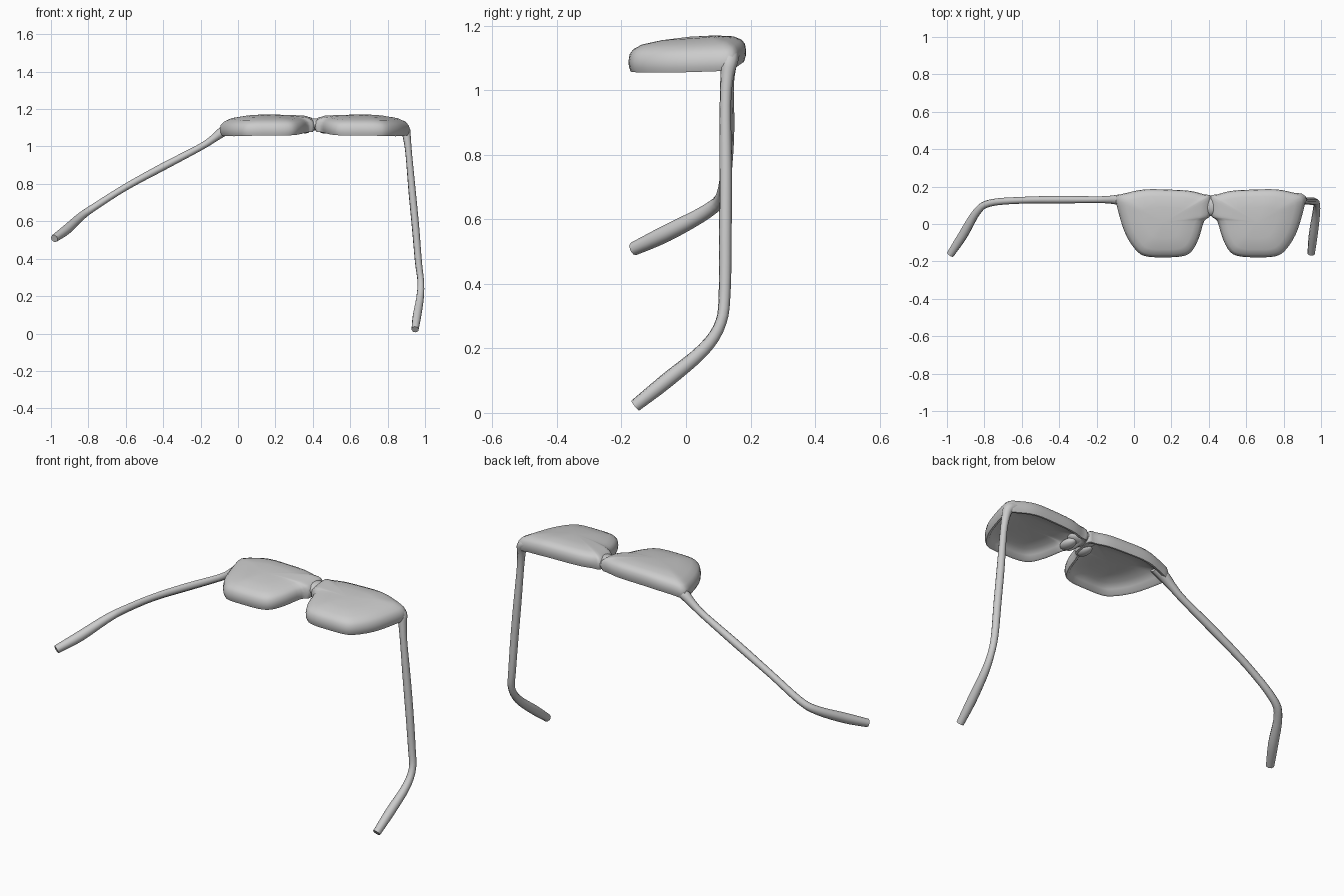
import bpy, bmesh
from mathutils import Vector

if "Cube" in bpy.data.objects:
    bpy.data.objects.remove(bpy.data.objects["Cube"])

MID = 0.41  # x of the bridge; the lenses mirror about it


def shade(ob, angle=0.9):
    bpy.ops.object.select_all(action='DESELECT')
    ob.select_set(True)
    bpy.context.view_layer.objects.active = ob
    bpy.ops.object.shade_smooth_by_angle(angle=angle)


def spline(pts, n, closed=False):
    """Catmull-Rom resampling of points of any dimension."""
    pts = [Vector(p) for p in pts]
    m, out = len(pts), []
    for i in range(m if closed else m - 1):
        g = (lambda k: pts[k % m]) if closed else (lambda k: pts[max(0, min(m - 1, k))])
        a, b, c, d = g(i - 1), g(i), g(i + 1), g(i + 2)
        for s in range(n):
            t = s / n
            out.append(0.5 * (2 * b + (c - a) * t + (2 * a - 5 * b + 4 * c - d) * t * t
                              + (3 * b - a - 3 * c + d) * t ** 3))
    if not closed:
        out.append(pts[-1])
    return out


# Lens outline seen from above, and cross-section (scale, z) from underside to dome
OUTLINE = [(-.094, .145), (-.03, .168), (.06, .185), (.18, .184), (.30, .177), (.375, .158),
           (.41, .15), (.411, .09), (.405, .04), (.375, .015), (.345, -.08), (.305, -.15),
           (.25, -.174), (.16, -.178), (.07, -.174), (.015, -.145), (-.045, -.055), (-.085, .07)]
SECTION = [(.45, 1.117), (.70, 1.110), (.84, 1.095), (.91, 1.075), (.965, 1.074), (.995, 1.09),
           (1.0, 1.108), (.98, 1.128), (.92, 1.142), (.78, 1.154), (.45, 1.162)]
CENTRE = Vector((.16, .01))


def warp(x, y, z):
    """Tilt the front slightly and wrap its outer ends back."""
    u = max(0, (abs(x - MID) - .28) / .22)
    return (x, y, z + .09 * y - .025 * u * u)


def lens(name, mirrored):
    bm = bmesh.new()
    outline = [Vector(p) for p in spline(OUTLINE, 3, True)]
    rings = []
    for s, z in SECTION:
        ring = []
        for p in outline:
            q = CENTRE + (p - CENTRE) * s
            x = 2 * MID - q.x if mirrored else q.x
            ring.append(bm.verts.new(warp(x, q.y, z)))
        rings.append(ring)
    n = len(outline)
    for a, b in zip(rings, rings[1:]):
        for i in range(n):
            bm.faces.new((a[i], a[(i + 1) % n], b[(i + 1) % n], b[i]))
    cx = 2 * MID - CENTRE.x if mirrored else CENTRE.x
    for ring, z in ((rings[0], 1.12), (rings[-1], 1.165)):
        c = bm.verts.new(warp(cx, CENTRE.y, z))
        for i in range(n):
            bm.faces.new((ring[i], ring[(i + 1) % n], c))
    bmesh.ops.recalc_face_normals(bm, faces=bm.faces)
    me = bpy.data.meshes.new(name)
    bm.to_mesh(me)
    bm.free()
    ob = bpy.data.objects.new(name, me)
    bpy.context.collection.objects.link(ob)
    shade(ob)


def tube(name, pts):
    """Round bar through points (x, y, z, radius)."""
    path = spline(pts, 4)
    cu = bpy.data.curves.new(name, 'CURVE')
    cu.dimensions = '3D'
    cu.bevel_depth = 1.0
    cu.bevel_resolution = 2
    cu.use_fill_caps = True
    sp = cu.splines.new('POLY')
    sp.points.add(len(path) - 1)
    for p, v in zip(sp.points, path):
        p.co = (v[0], v[1], v[2], 1)
        p.radius = v[3]
    ob = bpy.data.objects.new(name, cu)
    bpy.context.collection.objects.link(ob)
    bpy.ops.object.select_all(action='DESELECT')
    ob.select_set(True)
    bpy.context.view_layer.objects.active = ob
    bpy.ops.object.convert(target='MESH')
    shade(bpy.context.object)


def blob(name, loc, size):
    bpy.ops.mesh.primitive_uv_sphere_add(segments=20, ring_count=12, location=loc)
    ob = bpy.context.object
    ob.name = name
    ob.scale = size
    bpy.ops.object.transform_apply(location=False, rotation=False, scale=True)
    shade(ob)


# Front: two thick domed lenses joined by a bridge with nose pads
lens("left_lens", False)
lens("right_lens", True)
blob("bridge", (MID, .098, 1.117), (.075, .055, .032))
for side, x in (("left", -.05), ("right", .05)):
    blob(side + "_nose_pad", (MID + x, .06, 1.092), (.03, .05, .022))

# Left arm, splayed outwards, ending in a bent ear tip
tube("left_arm", [(-.02, .13, 1.108, .026), (-.08, .13, 1.08, .027), (-.13, .13, 1.043, .021),
                  (-.2, .13, .997, .018), (-.4, .13, .892, .02), (-.6, .127, .783, .018),
                  (-.77, .112, .675, .019), (-.84, .065, .625, .022), (-.915, -.06, .557, .026),
                  (-.982, -.163, .508, .021)])

# Right arm, nearly straight down, ending in a bent ear tip
tube("right_arm", [(.86, .14, 1.108, .026), (.893, .135, 1.09, .027), (.904, .127, 1.04, .021),
                   (.914, .122, .95, .018), (.932, .123, .75, .02), (.95, .122, .56, .02),
                   (.965, .12, .38, .019), (.977, .108, .28, .018), (.974, .055, .197, .021),
                   (.958, -.06, .1, .024), (.947, -.158, .022, .02)])
